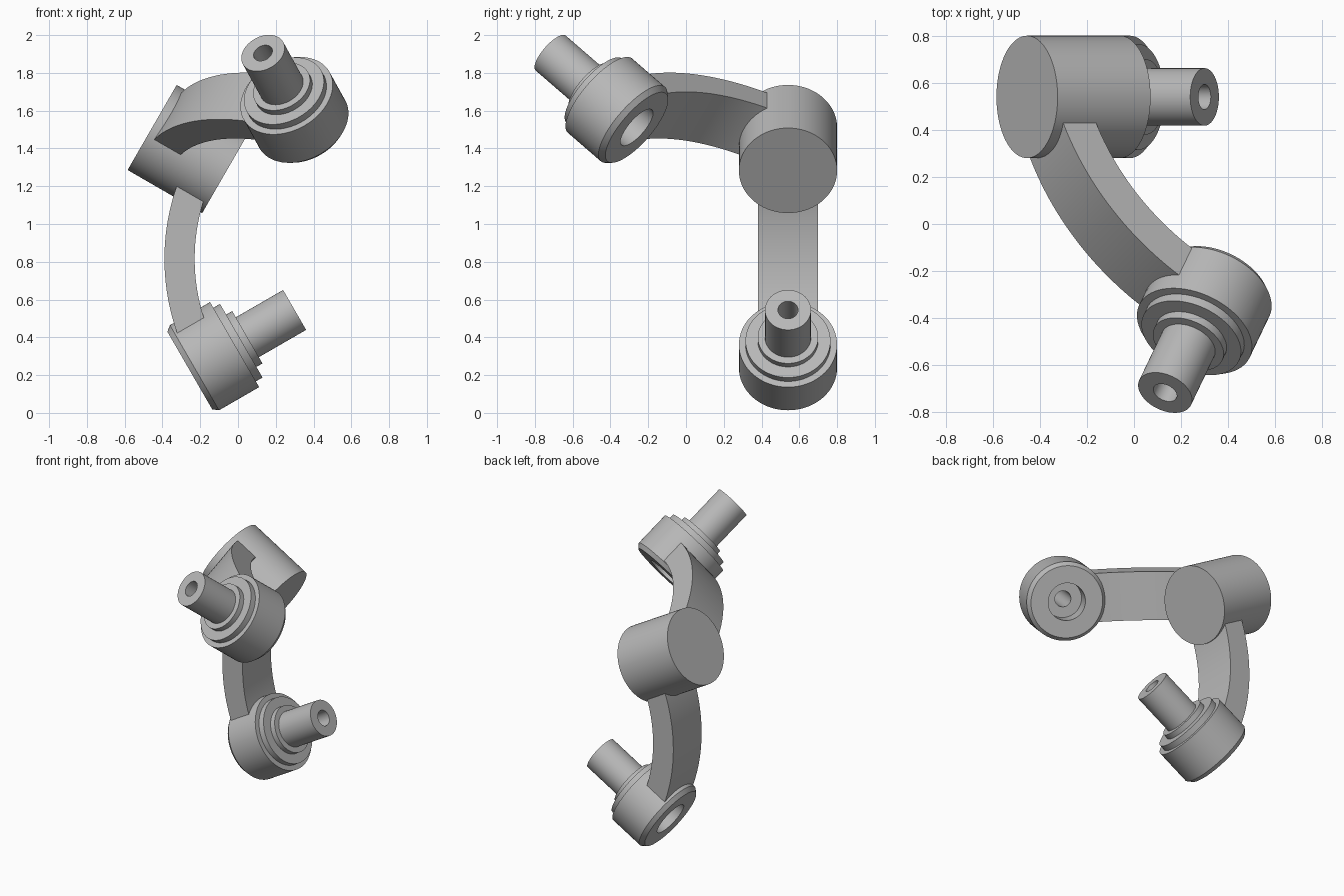
import bpy
import bmesh
import math
from mathutils import Matrix, Vector

cube = bpy.data.objects.get("Cube")
if cube:
    bpy.data.objects.remove(cube, do_unlink=True)

# One plain grey for the whole linkage
grey = bpy.data.materials.new("matte_grey")
grey.use_nodes = True
COLOUR = (0.48, 0.48, 0.48, 1)
grey.diffuse_color = COLOUR
bsdf = grey.node_tree.nodes["Principled BSDF"]
bsdf.inputs["Base Color"].default_value = COLOUR
bsdf.inputs["Roughness"].default_value = 0.7


def finish(bm, name, matrix):
    """Turn a bmesh into a placed, shaded object."""
    bmesh.ops.remove_doubles(bm, verts=bm.verts, dist=1e-5)
    bmesh.ops.recalc_face_normals(bm, faces=bm.faces)
    mesh = bpy.data.meshes.new(name)
    bm.to_mesh(mesh)
    bm.free()
    mesh.materials.append(grey)
    obj = bpy.data.objects.new(name, mesh)
    obj.matrix_world = matrix
    bpy.context.collection.objects.link(obj)
    bpy.ops.object.select_all(action='DESELECT')
    obj.select_set(True)
    bpy.context.view_layer.objects.active = obj
    bpy.ops.object.shade_smooth_by_angle(angle=math.radians(25))
    return obj


def frame(x, y, z, origin):
    """Matrix with the given axes and origin."""
    m = Matrix((x, y, z)).transposed().to_4x4()
    m.translation = origin
    return m


def lathe(name, profile, origin, axis, closed):
    """Revolve (radius, height) points around an axis."""
    bm = bmesh.new()
    verts = [bm.verts.new((r, 0, h)) for r, h in profile]
    edges = [bm.edges.new(p) for p in zip(verts, verts[1:])]
    if closed:
        edges.append(bm.edges.new((verts[-1], verts[0])))
    bmesh.ops.spin(bm, geom=verts + edges, cent=(0, 0, 0), axis=(0, 0, 1),
                   angle=math.tau, steps=72, use_duplicate=False)
    if not closed:
        bmesh.ops.remove_doubles(bm, verts=bm.verts, dist=1e-5)
        bmesh.ops.holes_fill(bm, edges=bm.edges, sides=0)
    rot = Vector(axis).to_track_quat('Z', 'Y').to_matrix().to_4x4()
    return finish(bm, name, Matrix.Translation(origin) @ rot)


def curved_link(name, matrix, centre, start, end):
    """Rectangular bar swept along an arc, lying in the local xy plane."""
    radius, half_thick, half_width, steps = 1.1, 0.08, 0.16, 24
    bm = bmesh.new()
    rings = []
    for i in range(steps + 1):
        a = math.radians(start + (end - start) * i / steps)
        ring = []
        for dr, n in ((-1, -1), (1, -1), (1, 1), (-1, 1)):
            r = radius + dr * half_thick
            ring.append(bm.verts.new((centre[0] - r * math.cos(a),
                                      centre[1] + r * math.sin(a),
                                      n * half_width)))
        rings.append(ring)
    for lower, upper in zip(rings, rings[1:]):
        for k in range(4):
            j = (k + 1) % 4
            bm.faces.new((lower[k], lower[j], upper[j], upper[k]))
    bm.faces.new(rings[0])
    bm.faces.new(rings[-1])
    return finish(bm, name, matrix)


# Central elbow cylinder, tilted thirty degrees
tilt = math.radians(30)
elbow_axis = Vector((math.cos(tilt), 0, -math.sin(tilt)))
elbow_centre = Vector((-0.257, 0.54, 1.397))
lathe("elbow_cylinder", [(0.26, -0.228), (0.26, 0.228)],
      elbow_centre, elbow_axis, False)

# Directions in which the two links leave the elbow
down = Vector((-math.sin(tilt), 0, -math.cos(tilt)))
swing = math.radians(63)
outward = -down * math.cos(swing) + Vector((0, -math.sin(swing), 0))

curved_link("lower_link",
            frame(elbow_axis, down, elbow_axis.cross(down), elbow_centre),
            (1.198, -0.02), 8, 50)
curved_link("upper_link",
            frame(elbow_axis, outward, elbow_axis.cross(outward), elbow_centre),
            (0.984, 0.057), 4, 49)

# Stepped end joints: chamfered housing, two collars, hollow shaft, rear bore
joint_profile = [
    (0.123, -0.109), (0.237, -0.109), (0.26, -0.08), (0.26, 0.165),
    (0.225, 0.165), (0.225, 0.206), (0.16, 0.206), (0.16, 0.243),
    (0.122, 0.243), (0.122, 0.532), (0.053, 0.532), (0.053, 0.02),
    (0.123, 0.02),
]
bend = math.radians(53)
upper_axis = outward * math.sin(bend) - elbow_axis * math.cos(bend)
lower_axis = Vector((math.cos(tilt), 0, math.sin(tilt)))
lathe("lower_joint", joint_profile, (-0.161, 0.54, 0.279), lower_axis, True)
lathe("upper_joint", joint_profile, (0.313, -0.338, 1.578), upper_axis, True)
